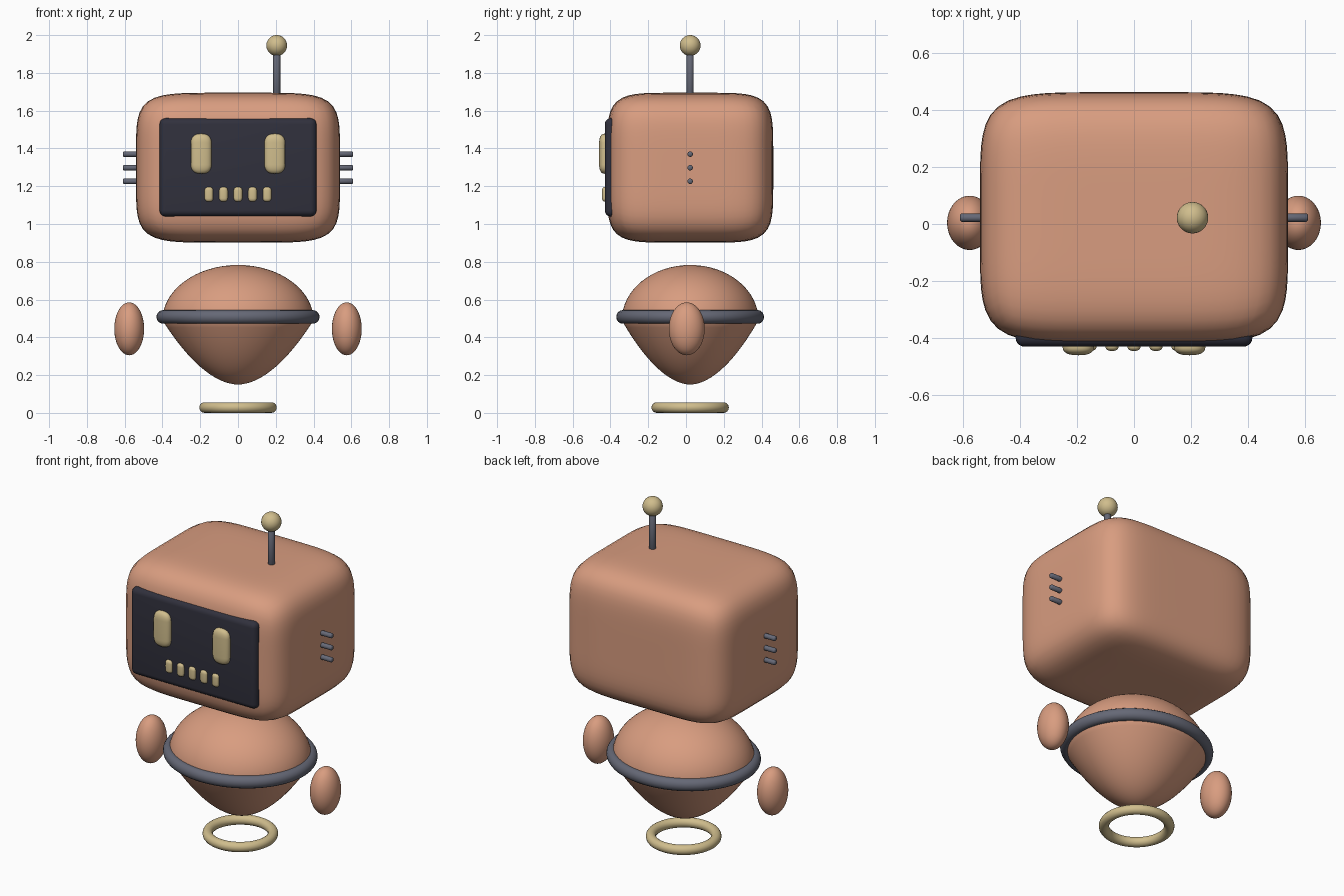
import bpy, bmesh, math
from mathutils import Vector

default = bpy.data.objects.get("Cube")
if default:
    bpy.data.objects.remove(default, do_unlink=True)


def material(name, rgb):
    m = bpy.data.materials.new(name)
    m.use_nodes = True
    m.diffuse_color = (*rgb, 1)
    m.node_tree.nodes["Principled BSDF"].inputs["Base Color"].default_value = (*rgb, 1)
    return m


ORANGE = material("terracotta orange", (0.69, 0.335, 0.215))
GOLD = material("pale gold", (0.63, 0.51, 0.265))
GREY = material("slate grey", (0.13, 0.138, 0.18))
DARK = material("dark screen", (0.03, 0.03, 0.046))
MID_Y = 0.022


def finish(bm, name, mat, centre=(0, 0, 0)):
    bmesh.ops.recalc_face_normals(bm, faces=bm.faces)
    mesh = bpy.data.meshes.new(name)
    bm.to_mesh(mesh)
    bm.free()
    mesh.materials.append(mat)
    mesh.polygons.foreach_set("use_smooth", [True] * len(mesh.polygons))
    ob = bpy.data.objects.new(name, mesh)
    ob.location = centre
    bpy.context.collection.objects.link(ob)
    return ob


def rounded(name, mat, centre, half, power=2.0, stretch=0.0, cuts=11):
    """Cube inflated to a superellipsoid, optionally stretched in z."""
    bm = bmesh.new()
    bmesh.ops.create_cube(bm, size=2)
    bmesh.ops.subdivide_edges(bm, edges=bm.edges[:], cuts=cuts, use_grid_fill=True)
    for v in bm.verts:
        d = Vector([math.tan(c * math.pi / 4) for c in v.co])
        d /= sum(abs(c) ** power for c in d) ** (1 / power)
        shift = math.copysign(stretch, d.z) if abs(d.z) > 1e-4 else 0
        v.co = (d.x * half[0], d.y * half[1], d.z * half[2] + shift)
    return finish(bm, name, mat, centre)


def lathe(name, mat, centre, profile, y_scale=1.0, closed=False, steps=64):
    """Revolve a (radius, z) profile around z."""
    bm = bmesh.new()
    vs = [bm.verts.new((r, 0, z)) for r, z in profile]
    edges = [bm.edges.new(p) for p in zip(vs, vs[1:])]
    if closed:
        edges.append(bm.edges.new((vs[-1], vs[0])))
    bmesh.ops.spin(bm, geom=vs + edges, cent=(0, 0, 0), axis=(0, 0, 1),
                   angle=math.tau, steps=steps)
    bmesh.ops.remove_doubles(bm, verts=bm.verts, dist=0.0002)
    for v in bm.verts:
        v.co.y *= y_scale
    return finish(bm, name, mat, centre)


def ring(name, mat, centre, major, minor, y_scale=1.0):
    angles = [math.tau * i / 16 for i in range(16)]
    tube = [(major + minor * math.cos(a), minor * math.sin(a)) for a in angles]
    return lathe(name, mat, centre, tube, y_scale, closed=True)


def rod(name, mat, centre, radius, length, tip=0.005):
    """Upright rod with softened ends."""
    h = length / 2
    pts = [(0, -h), (radius - tip, -h), (radius, tip - h),
           (radius, h - tip), (radius - tip, h), (0, h)]
    return lathe(name, mat, centre, pts, steps=20)


# Head
rounded("head", ORANGE, (0, MID_Y, 1.298), (0.54, 0.44, 0.397), power=5.6, cuts=23)

# Face screen with softened edges
bm = bmesh.new()
bmesh.ops.create_cube(bm, size=1)
bmesh.ops.scale(bm, vec=(0.83, 0.09, 0.52), verts=bm.verts)
bmesh.ops.bevel(bm, geom=bm.edges[:], offset=0.032, segments=5, profile=0.5, affect='EDGES')
finish(bm, "face_screen", DARK, (0, -0.385, 1.3))

# Eyes and mouth dots
for side, x in (("left", 0.195), ("right", -0.195)):
    rounded(side + "_eye", GOLD, (x, -0.43, 1.372), (0.055, 0.03, 0.055), 2.5, stretch=0.051)
for i in range(5):
    rounded(f"mouth_light_{i + 1}", GOLD, ((i - 2) * 0.077, -0.428, 1.157),
            (0.023, 0.017, 0.023), 2.5, stretch=0.016, cuts=7)

# Antenna
rod("antenna_rod", GREY, (0.205, MID_Y, 1.78), 0.019, 0.28)
rounded("antenna_ball", GOLD, (0.205, MID_Y, 1.945), (0.055, 0.055, 0.055))

# Side pins and floating arms
for side, s in (("left", 1), ("right", -1)):
    for i in range(3):
        pin = rod(f"{side}_pin_{i + 1}", GREY, (s * 0.54, MID_Y, 1.226 + i * 0.072), 0.0145, 0.14)
        pin.rotation_euler.y = math.pi / 2
    rounded(side + "_arm", ORANGE, (s * 0.576, 0.004, 0.445), (0.079, 0.095, 0.14))

# Body: tapering bowl below, dome above
radius, waist, base, top = 0.4, 0.49, 0.15, 0.783
bowl = [(radius * t / 16, base + (waist - base) * (t / 16) ** 1.85) for t in range(17)]
dome = [(radius * math.cos(t * math.pi / 32), waist + (top - waist) * math.sin(t * math.pi / 32))
        for t in range(1, 17)]
lathe("body", ORANGE, (0, MID_Y, 0), bowl + dome, y_scale=0.905)

# Belt and hover ring
ring("belt", GREY, (0, MID_Y, 0.508), 0.396, 0.036, y_scale=0.905)
ring("hover_ring", GOLD, (0, MID_Y, 0.028), 0.177, 0.028)
